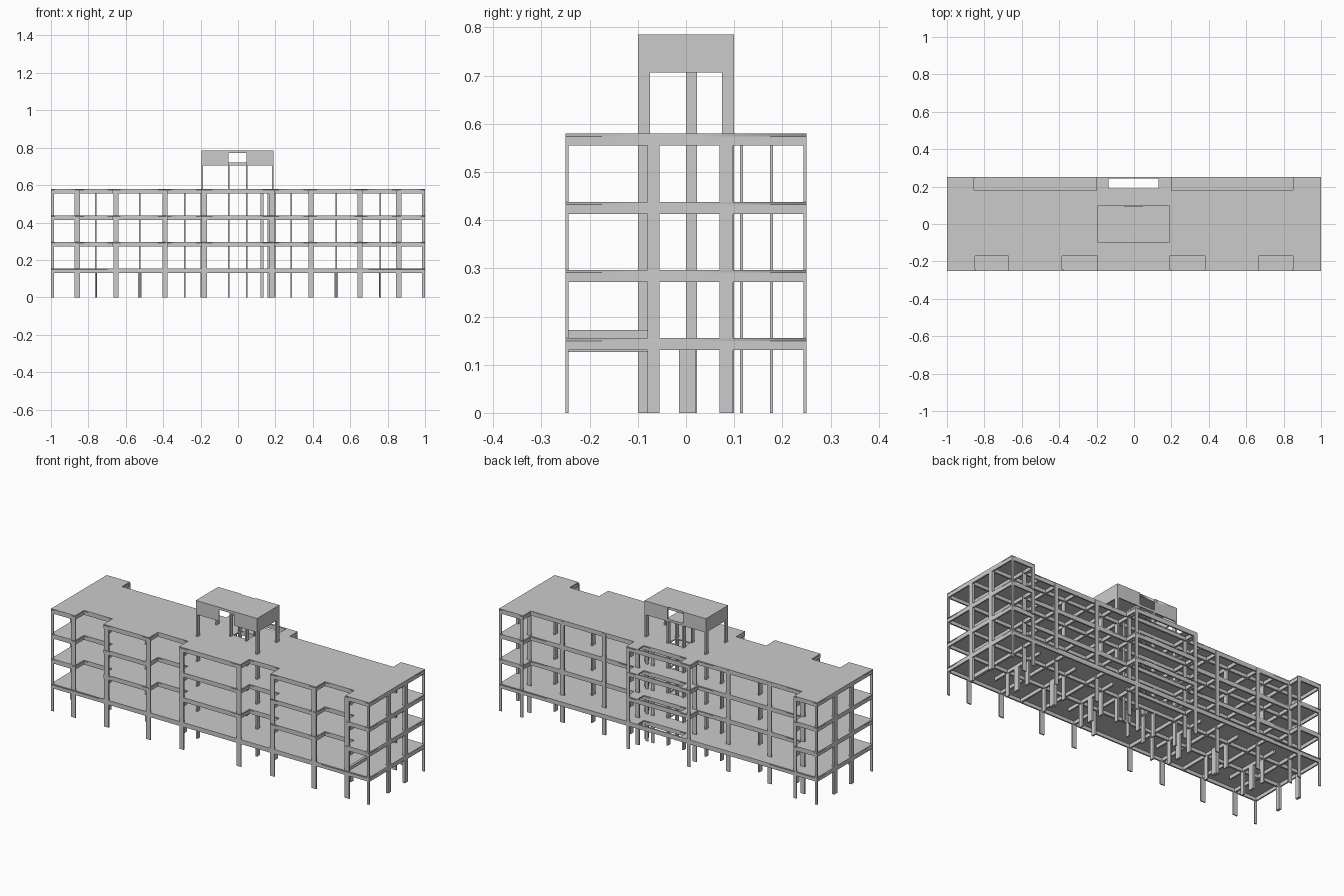
import bpy, bmesh

if "Cube" in bpy.data.objects:
    bpy.data.objects.remove(bpy.data.objects["Cube"])

LEVELS = [0.155, 0.297, 0.438, 0.58]   # top of each floor
SLAB, BEAM = 0.006, 0.025


def boxes(name, items):
    """One object from a list of (x0, x1, y0, y1, z0, z1) boxes."""
    bm = bmesh.new()
    for x0, x1, y0, y1, z0, z1 in items:
        vs = bmesh.ops.create_cube(bm, size=1)["verts"]
        for v in vs:
            v.co = (x1 if v.co.x > 0 else x0,
                    y1 if v.co.y > 0 else y0,
                    z1 if v.co.z > 0 else z0)
    me = bpy.data.meshes.new(name)
    bm.to_mesh(me)
    bm.free()
    ob = bpy.data.objects.new(name, me)
    bpy.context.collection.objects.link(ob)
    return ob


def rect(x0, x1, y0, y1):
    return [(x0, y0), (x1, y0), (x1, y1), (x0, y1)]


def slab(name, loops, top, thick):
    """Flat plate from an outline and hole loops."""
    cu = bpy.data.curves.new(name, 'CURVE')
    cu.dimensions = '2D'
    cu.fill_mode = 'BOTH'
    cu.extrude = thick / 2
    for pts in loops:
        sp = cu.splines.new('POLY')
        sp.points.add(len(pts) - 1)
        for p, (x, y) in zip(sp.points, pts):
            p.co = (x, y, 0, 1)
        sp.use_cyclic_u = True
    tmp = bpy.data.objects.new(name + "_curve", cu)
    bpy.context.collection.objects.link(tmp)
    dg = bpy.context.evaluated_depsgraph_get()
    me = bpy.data.meshes.new_from_object(tmp.evaluated_get(dg))
    bpy.data.objects.remove(tmp)
    ob = bpy.data.objects.new(name, me)
    ob.location.z = top - thick / 2
    bpy.context.collection.objects.link(ob)
    return ob


def edge_beams(pts, z0, z1, w=0.008):
    """Beams just inside a counter-clockwise rectilinear outline."""
    out = []
    for (xa, ya), (xb, yb) in zip(pts, pts[1:] + pts[:1]):
        if abs(ya - yb) < 1e-6:
            s = (ya, ya + w) if xb > xa else (ya - w, ya)
            out.append((min(xa, xb), max(xa, xb), *s, z0, z1))
        else:
            s = (xa - w, xa) if yb > ya else (xa, xa + w)
            out.append((*s, min(ya, yb), max(ya, yb), z0, z1))
    return out


# Floor outlines: plain rectangle below, notched balconies above
ground_outline = rect(-1, 1, -0.25, 0.25)
F, N, B = -0.25, -0.17, 0.18
front = [(-1, F)]
for a, b in [(-0.85, -0.67), (-0.385, -0.195), (0.19, 0.38), (0.665, 0.85)]:
    front += [(a, F), (a, N), (b, N), (b, F)]
upper_outline = front + [(1, F), (1, 0.25), (0.85, 0.25), (0.85, B), (0.2, B), (0.2, 0.25),
                         (-0.2, 0.25), (-0.2, B), (-0.855, B), (-0.855, 0.25), (-1, 0.25)]
stair_hole = rect(-0.137, 0.132, 0.19, 0.243)
shaft_hole = rect(-0.045, 0.045, 0.024, 0.09)

# Slabs with perimeter and interior beams
WIDE = [-0.86, -0.652, -0.39, -0.18, 0.18, 0.39, 0.652, 0.86]
THIN = [-0.76, -0.525, -0.285, 0.285, 0.525, 0.76]
for i, top in enumerate(LEVELS):
    outline = upper_outline if i else ground_outline
    slab(f"floor_slab_{i + 1}", [outline, stair_hole, shaft_hole], top, SLAB)
    z0, z1 = top - BEAM, top - SLAB
    boxes(f"edge_beams_{i + 1}", edge_beams(outline, z0, top))
    inner = [(-0.99, 0.99, y - 0.005, y + 0.005, z0, z1) for y in (-0.068, 0.095)]
    for x in WIDE:
        back = 0.245 if (i == 0 or abs(x) in (0.18, 0.86)) else 0.175
        inner.append((x - 0.005, x + 0.005, -0.245, back, z0, z1))
    for x in THIN:
        y0 = -0.165 if abs(x) != 0.525 else -0.245
        inner.append((x - 0.005, x + 0.005, y0, 0.178, z0, z1))
    inner += [(-0.2, 0.2, 0.178, 0.188, z0, z1)]
    boxes(f"interior_beams_{i + 1}", inner)

# Columns along the facades and the two ends
H = LEVELS[-1] - SLAB
cols = [(x - 0.014, x + 0.014, -0.25, -0.244, 0, H) for x in WIDE]
for s in (-1, 1):
    a, b = sorted((s, s * 0.985))
    for y0, y1 in [(-0.25, -0.244), (-0.08, -0.055), (0.07, 0.098), (0.244, 0.25)]:
        cols.append((a, b, y0, y1, 0, H))
    for x in (0.86, 0.19):
        cols.append((s * x - 0.01, s * x + 0.01, 0.244, 0.25, 0, H))
boxes("facade_columns", cols)

# Interior columns: blades in the middle rows and along the recessed back
cols = []
for x in THIN:
    g = 0.01 if abs(x) == 0.525 else 0.005
    cols += [(x - g, x + g, -0.015, 0.02, 0, LEVELS[0] - SLAB),
             (x - 0.004, x + 0.004, 0.07, 0.098, 0, H),
             (x - 0.004, x + 0.004, -0.08, -0.055, 0, H)]
for x in WIDE:
    cols.append((x - 0.012, x + 0.012, 0.174, 0.181, 0, H))
boxes("interior_columns", cols)

# Stair and lift core columns
boxes("core_columns", [(x - 0.004, x + 0.004, 0, 0.023, 0, 0.72) for x in (-0.05, 0.048)]
      + [(x - 0.004, x + 0.004, 0.075, 0.1, 0, 0.72) for x in (-0.05, 0.048)]
      + [(x - 0.008, x + 0.008, 0.112, 0.118, 0, H) for x in (0.128, 0.165)])

# Raised cross beam on the first floor
boxes("raised_beam", [(0.852, 0.866, -0.244, -0.08, 0.126, 0.172)])

# Rooftop room: corner columns, deep fascia with central gaps, thin roof
X0, X1, Y, R = -0.195, 0.19, 0.1, 0.785
room = [(a, a + 0.009, b, b + 0.025, 0, 0.71) for a in (X0, X1 - 0.009) for b in (-Y, Y - 0.025)]
boxes("rooftop_columns", room)
fascia = [(X0, X0 + 0.008, -Y, Y, 0.706, R), (X1 - 0.008, X1, -Y, Y, 0.706, R)]
for y0 in (-Y, Y - 0.006):
    fascia += [(X0, -0.05, y0, y0 + 0.006, 0.706, R), (0.045, X1, y0, y0 + 0.006, 0.706, R)]
fascia += [(-0.054, 0.052, 0, 0.1, 0.706, 0.72)]
boxes("rooftop_fascia", fascia)
slab("rooftop_slab", [[(X0, -Y), (X1, -Y), (X1, Y), (0.045, Y), (0.045, Y - 0.006),
                       (-0.05, Y - 0.006), (-0.05, Y), (X0, Y)]], R, 0.014)
